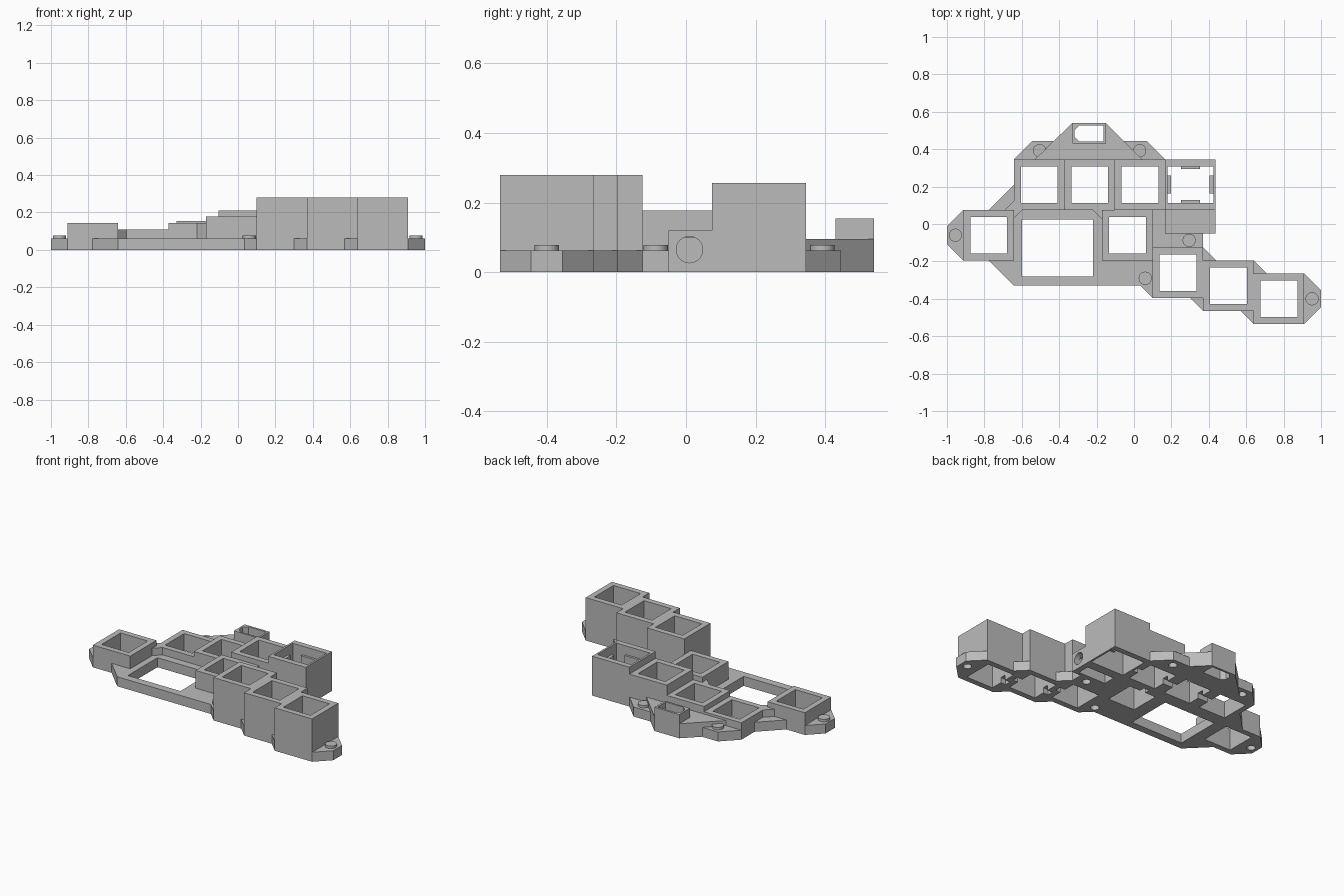
import bpy, bmesh, math
from mathutils import Matrix, Vector

cube = bpy.data.objects.get("Cube")
if cube:
    bpy.data.objects.remove(cube, do_unlink=True)

grey = bpy.data.materials.new("plain_grey")
grey.use_nodes = True
colour = (0.5, 0.5, 0.5, 1)
grey.diffuse_color = colour
grey.node_tree.nodes["Principled BSDF"].inputs["Base Color"].default_value = colour

BASE = 0.062          # height of the low plate
CELL = 0.27           # key cell pitch
HOLE = 0.098          # half width of a key opening


def finish(name, bm):
    bmesh.ops.recalc_face_normals(bm, faces=bm.faces)
    mesh = bpy.data.meshes.new(name)
    bm.to_mesh(mesh)
    bm.free()
    mesh.materials.append(grey)
    obj = bpy.data.objects.new(name, mesh)
    bpy.context.collection.objects.link(obj)
    return obj


def prism(name, points, top, bottom=0):
    bm = bmesh.new()
    face = bm.faces.new([bm.verts.new((x, y, bottom)) for x, y in points])
    new = bmesh.ops.extrude_face_region(bm, geom=[face])["geom"]
    verts = [v for v in new if isinstance(v, bmesh.types.BMVert)]
    bmesh.ops.translate(bm, verts=verts, vec=(0, 0, top - bottom))
    return finish(name, bm)


def rect(x0, x1, y0, y1):
    return [(x0, y0), (x1, y0), (x1, y1), (x0, y1)]


def ring(name, outer, inner, top, bottom=0):
    """Straight-walled frame between two matching loops."""
    bm = bmesh.new()
    loops = [[bm.verts.new((x, y, z)) for x, y in pts]
             for pts, z in ((outer, bottom), (outer, top), (inner, top), (inner, bottom))]
    n = len(outer)
    for k in range(4):
        a, b = loops[k], loops[(k + 1) % 4]
        for i in range(n):
            j = (i + 1) % n
            bm.faces.new((a[i], a[j], b[j], b[i]))
    return finish(name, bm)


def cylinder(name, centre, radius, depth, axis="Z"):
    bm = bmesh.new()
    turn = Matrix.Rotation(math.pi / 2, 4, "Y") if axis == "X" else Matrix()
    bmesh.ops.create_cone(bm, cap_ends=True, segments=40, radius1=radius, radius2=radius,
                          depth=depth, matrix=Matrix.Translation(Vector(centre)) @ turn)
    return finish(name, bm)


def cut(obj, cutter):
    mod = obj.modifiers.new("cut", "BOOLEAN")
    mod.operation = "DIFFERENCE"
    mod.solver = "EXACT"
    mod.object = cutter
    bpy.context.view_layer.update()
    bpy.context.view_layer.objects.active = obj
    bpy.ops.object.modifier_apply(modifier=mod.name)
    bpy.data.objects.remove(cutter, do_unlink=True)


# Key cells: centre x, centre y, height, sides with a wire notch
cells = [
    ("outer_key_cell", -0.777, -0.06, 0.145, ""),
    ("back_key_cell_1", -0.507, 0.21, 0.11, "R"),
    ("back_key_cell_2", -0.237, 0.21, 0.145, "LR"),
    ("back_key_cell_3", 0.032, 0.21, 0.212, "LR"),
    ("middle_key_cell", -0.035, -0.06, 0.178, "B"),
    ("thumb_key_cell_1", 0.235, -0.26, 0.28, "R"),
    ("thumb_key_cell_2", 0.505, -0.33, 0.28, "LR"),
    ("thumb_key_cell_3", 0.775, -0.4, 0.28, "L"),
]
h = CELL / 2
notch_dirs = {"L": (-1, 0), "R": (1, 0), "B": (0, 1)}
for name, x, y, top, notches in cells:
    cell = ring(name, rect(x - h, x + h, y - h, y + h),
                rect(x - HOLE, x + HOLE, y - HOLE, y + HOLE), top)
    for side in notches:
        dx, dy = notch_dirs[side]
        cx, cy = x + dx * 0.115, y + dy * 0.115
        wx, wy = (0.03, 0.02) if dx else (0.02, 0.03)
        cut(cell, prism("notch_cutter", rect(cx - wx, cx + wx, cy - wy, cy + wy), 0.035, -0.02))

# Tall corner cell with retaining clips inside
tx, ty = 0.302, 0.21
ring("tall_corner_cell", rect(tx - h, tx + h, ty - h, ty + h),
     rect(tx - 0.122, tx + 0.122, ty - HOLE, ty + HOLE), 0.257)
for s in (-1, 1):
    for name, cx, cy, wx, wy in (("side_clip", tx + s * 0.113, ty, 0.01, 0.048),
                                 ("end_clip", tx, ty + s * 0.091, 0.052, 0.008)):
        prism(name, rect(cx - wx, cx + wx, cy - wy, cy + wy), 0.2, 0.13)

# Socket block with round side opening and open underside
socket = prism("socket_block", rect(0.167, 0.437, -0.05, 0.075), 0.12)
cut(socket, prism("socket_cavity_cutter", rect(0.2, 0.4, -0.03, 0.05), 0.1, -0.02))
cut(socket, cylinder("socket_hole_cutter", (0.42, 0.01, 0.065), 0.038, 0.1, "X"))

# Window frame and low plates around it
ring("window_frame", rect(-0.642, -0.17, -0.33, 0.075), rect(-0.6, -0.22, -0.28, 0.025), BASE)
prism("front_left_gusset", [(-0.777, -0.195), (-0.642, -0.33), (-0.642, -0.195)], BASE)
prism("back_left_gusset", [(-0.777, 0.075), (-0.642, 0.075), (-0.642, 0.21)], BASE)
prism("left_corner_fillet", [(-0.692, 0.075), (-0.642, 0.075), (-0.642, 0.125)], 0.11)
prism("window_fillet_1", [(-0.642, 0.03), (-0.597, 0.075), (-0.642, 0.075)], 0.11)
prism("window_fillet_2", [(-0.17, 0.025), (-0.17, 0.075), (-0.22, 0.075)], 0.145)

# Small gussets between the stepped thumb cells
g = 0.07
for x, y in ((0.37, -0.125), (0.64, -0.195)):
    prism("thumb_back_gusset", [(x, y), (x, y - g), (x + g, y - g)], BASE)
    prism("thumb_front_gusset", [(x, y - CELL), (x, y - CELL - g), (x - g, y - CELL)], BASE)

# Mounting tabs with a raised button and a hole underneath
tabs = [
    ("left_tab", [(-0.912, 0.075), (-1, -0.013), (-1, -0.107), (-0.912, -0.195)], (-0.955, -0.06)),
    ("right_tab", [(0.91, -0.265), (1, -0.355), (1, -0.445), (0.91, -0.535)], (0.952, -0.4)),
    ("back_tab_1", [(-0.642, 0.345), (-0.53, 0.345), (-0.43, 0.445), (-0.542, 0.445)], (-0.505, 0.392)),
    ("back_tab_2", [(0.045, 0.345), (0.167, 0.345), (0.067, 0.445), (-0.055, 0.445)], (0.03, 0.392)),
    ("front_tab", [(-0.17, -0.195), (-0.17, -0.33), (0.035, -0.33), (0.1, -0.395), (0.1, -0.195)],
     (0.06, -0.29)),
    ("inner_tab", [(0.1, -0.125), (0.37, -0.125), (0.37, -0.05), (0.167, -0.05),
                   (0.167, 0.075), (0.1, 0.075)], (0.295, -0.087)),
]
for name, points, (x, y) in tabs:
    tab = prism(name, points, BASE)
    cut(tab, cylinder("screw_cutter", (x, y, 0.01), 0.026, 0.08))
    button = cylinder(name + "_button", (x, y, 0.065), 0.035, 0.026)
    bpy.ops.object.select_all(action="DESELECT")
    button.select_set(True)
    bpy.context.view_layer.objects.active = button
    bpy.ops.object.shade_smooth_by_angle()

# Back bracket carrying a small open port
port_out = [(-0.33, 0.43), (-0.15, 0.43), (-0.15, 0.54), (-0.33, 0.54)]
bracket = prism("back_bracket", [(-0.53, 0.345), (0.045, 0.345), (-0.15, 0.54), (-0.33, 0.54)], 0.095)
c = 0.025
port = [(-0.318 + c, 0.442), (-0.163, 0.442), (-0.163, 0.526), (-0.318 + c, 0.526),
        (-0.318, 0.526 - c), (-0.318, 0.442 + c)]
tower = prism("port_tower", port_out, 0.155, 0.095)
for part in (bracket, tower):
    cut(part, prism("port_cutter", port, 0.2, -0.05))
